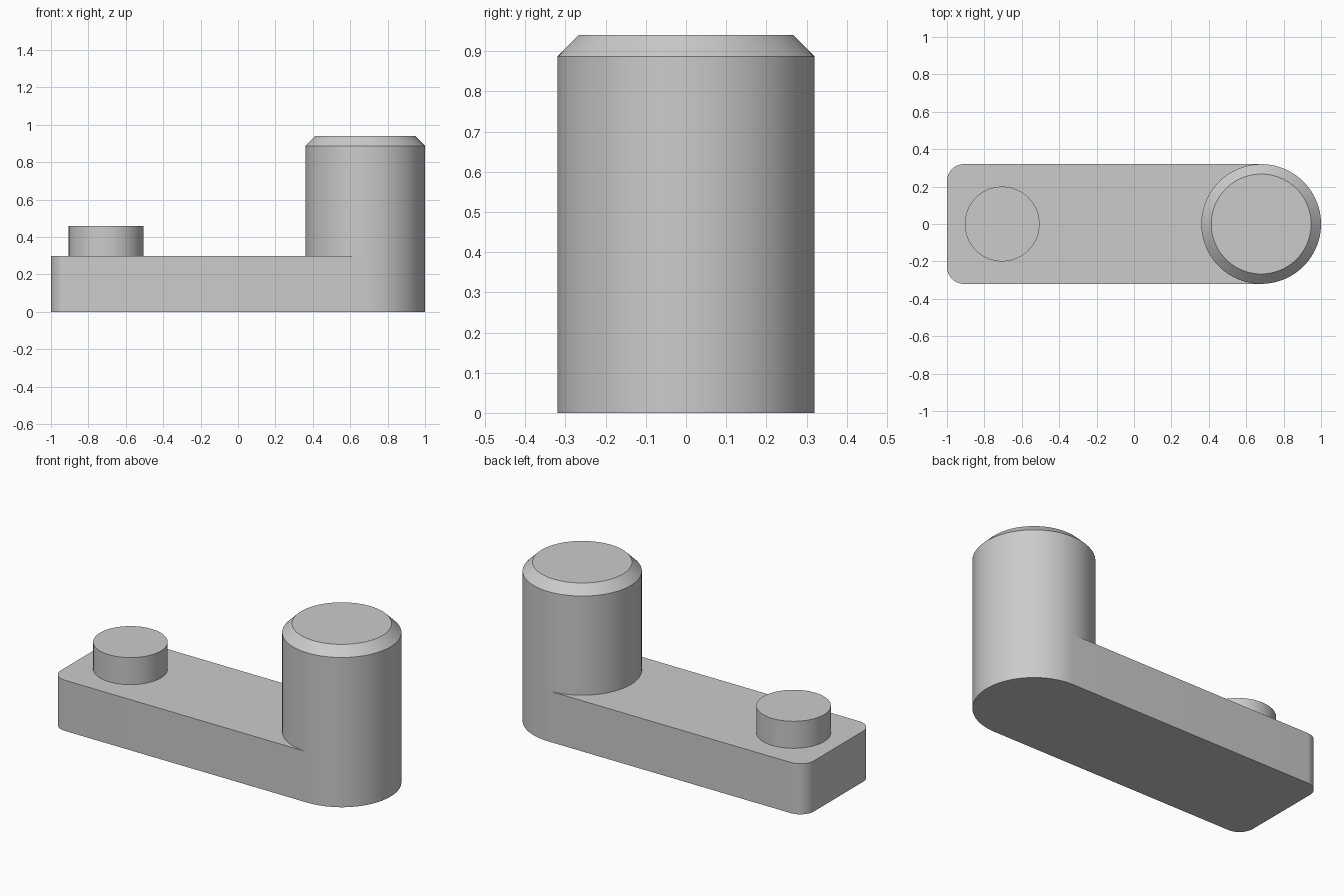
import bpy
import bmesh
from math import cos, sin, pi, radians

old = bpy.data.objects.get("Cube")
if old:
    bpy.data.objects.remove(old, do_unlink=True)

# Single plain material
GREY = (0.6, 0.6, 0.6, 1.0)
grey = bpy.data.materials.new("plain_grey")
grey.use_nodes = True
grey.diffuse_color = GREY
grey.node_tree.nodes["Principled BSDF"].inputs["Base Color"].default_value = GREY

SEGMENTS = 96
HALF_WIDTH = 0.32
BASE_TOP = 0.3
POST_X = 0.68


def arc(cx, cy, radius, start, end, steps):
    """Points along an arc, angles in degrees."""
    angles = [radians(start + (end - start) * i / steps) for i in range(steps + 1)]
    return [(cx + radius * cos(a), cy + radius * sin(a)) for a in angles]


def finish(name, bm):
    bmesh.ops.recalc_face_normals(bm, faces=bm.faces)
    mesh = bpy.data.meshes.new(name)
    bm.to_mesh(mesh)
    bm.free()
    mesh.materials.append(grey)
    obj = bpy.data.objects.new(name, mesh)
    bpy.context.collection.objects.link(obj)
    bpy.ops.object.select_all(action='DESELECT')
    obj.select_set(True)
    bpy.context.view_layer.objects.active = obj
    bpy.ops.object.shade_smooth_by_angle(angle=radians(30))
    return obj


def extrude_outline(name, outline, height):
    """Solid plate raised from a closed outline on the ground."""
    bm = bmesh.new()
    bottom = bm.faces.new([bm.verts.new((x, y, 0)) for x, y in outline])
    result = bmesh.ops.extrude_face_region(bm, geom=[bottom], use_keep_orig=True)
    top = [v for v in result["geom"] if isinstance(v, bmesh.types.BMVert)]
    bmesh.ops.translate(bm, verts=top, vec=(0, 0, height))
    return finish(name, bm)


def turned(name, cx, profile):
    """Round part from (radius, height) rings, closed at the top."""
    bm = bmesh.new()
    rings = []
    for radius, z in profile:
        rings.append([bm.verts.new((cx + radius * cos(2 * pi * i / SEGMENTS),
                                    radius * sin(2 * pi * i / SEGMENTS), z))
                      for i in range(SEGMENTS)])
    for low, high in zip(rings, rings[1:]):
        for i in range(SEGMENTS):
            j = (i + 1) % SEGMENTS
            bm.faces.new((low[i], low[j], high[j], high[i]))
    bm.faces.new(rings[-1])
    return finish(name, bm)


# Arm: half-round end under the post, small rounded corners at the other end
corner = 0.09
corner_x, corner_y = -1 + corner, HALF_WIDTH - corner
outline = (arc(POST_X, 0, HALF_WIDTH, -90, 90, SEGMENTS // 2)
           + arc(corner_x, corner_y, corner, 90, 180, 12)
           + arc(corner_x, -corner_y, corner, 180, 270, 12))
extrude_outline("base_arm", outline, BASE_TOP)

# Tall post with a chamfered top, and the short peg
turned("tall_post", POST_X, [(HALF_WIDTH, BASE_TOP), (HALF_WIDTH, 0.887), (0.267, 0.94)])
turned("short_peg", -0.705, [(0.2, BASE_TOP), (0.2, 0.46)])
